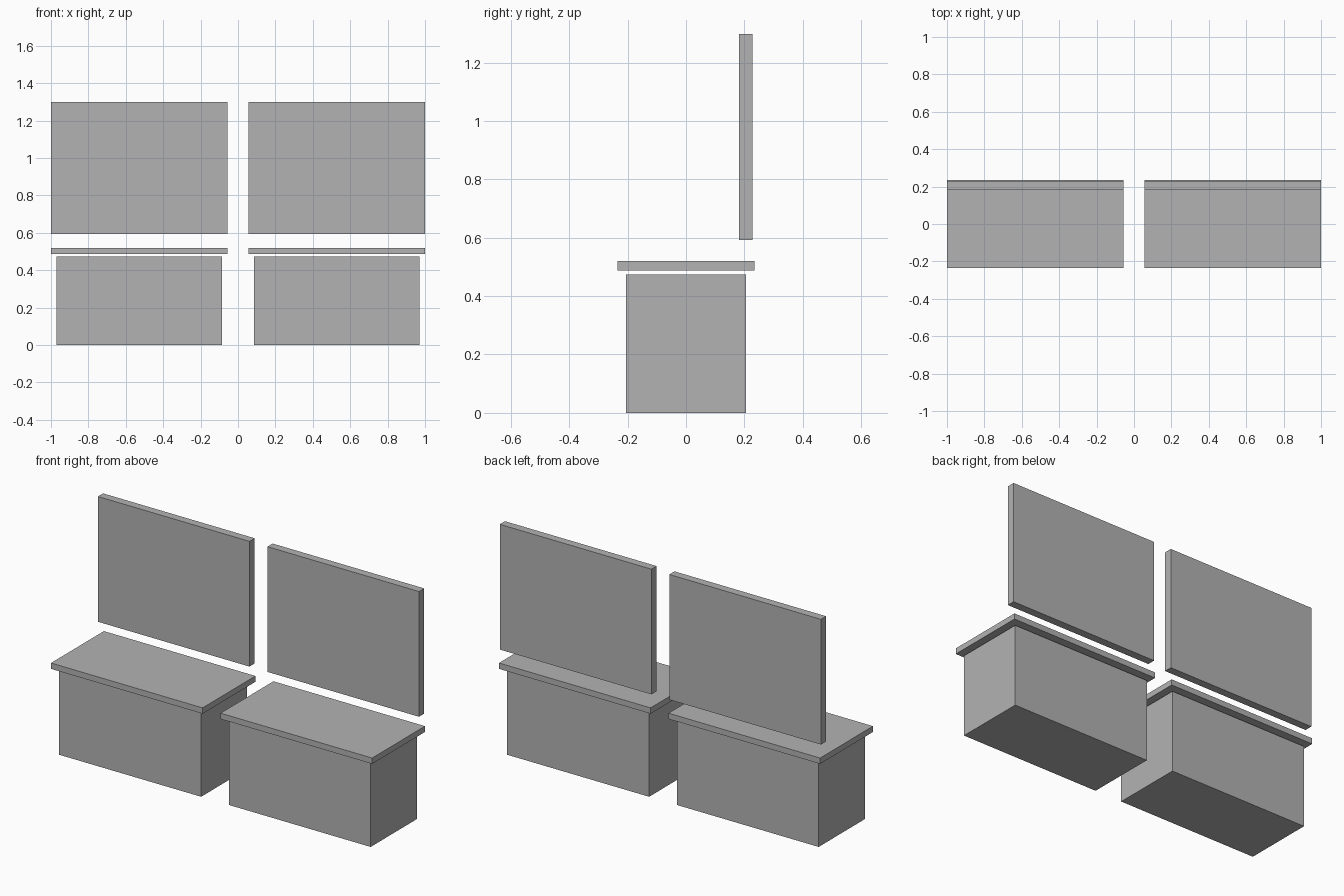
import bpy

cube = bpy.data.objects.get("Cube")
if cube:
    bpy.data.objects.remove(cube, do_unlink=True)

# Single plain grey for every part
grey = bpy.data.materials.new("plain_grey")
grey.use_nodes = True
colour = (0.45, 0.45, 0.45, 1)
grey.diffuse_color = colour
grey.node_tree.nodes["Principled BSDF"].inputs["Base Color"].default_value = colour


def box(name, centre_x, width, y_range, z_range):
    """Box given by its x centre and width, and its y and z extents."""
    (y0, y1), (z0, z1) = y_range, z_range
    bpy.ops.mesh.primitive_cube_add(
        size=1, location=(centre_x, (y0 + y1) / 2, (z0 + z1) / 2))
    obj = bpy.context.object
    obj.name = name
    obj.scale = (width, y1 - y0, z1 - z0)
    bpy.ops.object.transform_apply(location=False, rotation=False, scale=True)
    obj.data.materials.append(grey)
    return obj


# Two matching seats side by side, each with a floating slab and back panel
for side, sign in (("left", 1), ("right", -1)):
    x = sign * 0.528
    box(side + "_base", x, 0.884, (-0.205, 0.205), (0, 0.474))
    box(side + "_seat", x, 0.944, (-0.235, 0.235), (0.487, 0.52))
    box(side + "_back_panel", x, 0.944, (0.182, 0.228), (0.593, 1.298))
